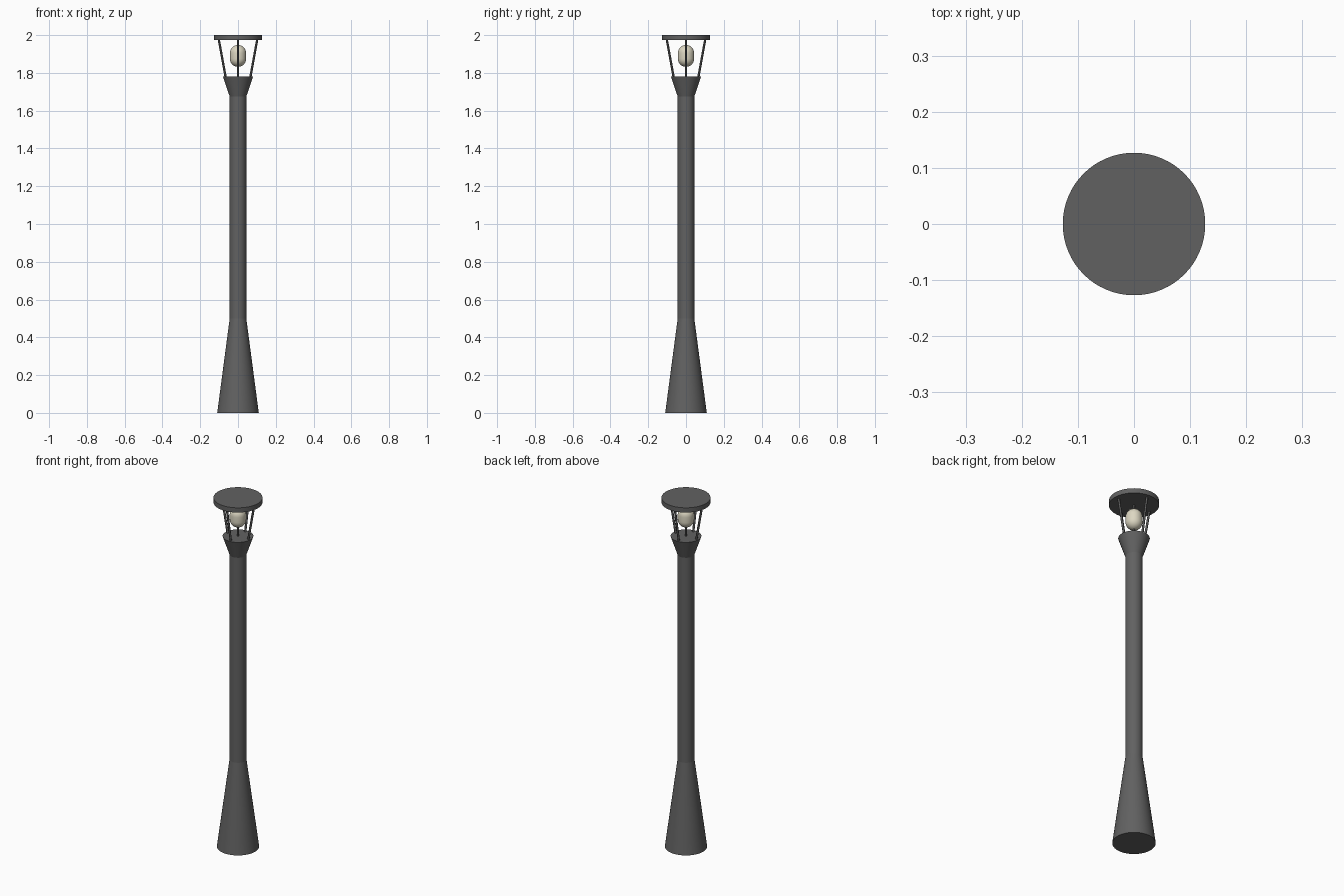
import bpy, bmesh, math
from mathutils import Vector

cube = bpy.data.objects.get("Cube")
if cube:
    bpy.data.objects.remove(cube, do_unlink=True)


def material(name, rgb):
    m = bpy.data.materials.new(name)
    m.use_nodes = True
    m.diffuse_color = (*rgb, 1)
    m.node_tree.nodes["Principled BSDF"].inputs["Base Color"].default_value = (*rgb, 1)
    return m


dark_metal = material("dark grey metal", (0.12, 0.12, 0.12))
warm_glass = material("warm white glass", (0.72, 0.68, 0.54))


def lathe(name, profile, mat, sides=48):
    """Revolve (radius, z) pairs about z; end radii above zero are capped."""
    bm = bmesh.new()
    rings = []
    for r, z in profile:
        rings.append([bm.verts.new((r * math.cos(a), r * math.sin(a), z))
                      for a in (2 * math.pi * i / sides for i in range(sides))])
    for low, high in zip(rings, rings[1:]):
        for i in range(sides):
            j = (i + 1) % sides
            bm.faces.new((low[i], low[j], high[j], high[i]))
    bm.faces.new(rings[0][::-1])
    bm.faces.new(rings[-1])
    mesh = bpy.data.meshes.new(name)
    bm.to_mesh(mesh)
    bm.free()
    return finish(bpy.data.objects.new(name, mesh), mat)


def finish(obj, mat):
    bpy.context.collection.objects.link(obj)
    obj.data.materials.append(mat)
    bpy.ops.object.select_all(action="DESELECT")
    obj.select_set(True)
    bpy.context.view_layer.objects.active = obj
    bpy.ops.object.shade_smooth_by_angle(angle=math.radians(30))
    return obj


def rod(name, start, end, radius):
    """Thin round bar between two points."""
    start, end = Vector(start), Vector(end)
    axis = end - start
    obj = lathe(name, [(radius, 0), (radius, axis.length)], dark_metal, 12)
    obj.location = start
    obj.rotation_euler = axis.to_track_quat("Z", "Y").to_euler()
    return obj


# Post: tapered foot, straight shaft, flared collar
lathe("tapered_foot", [(0.11, 0), (0.044, 0.5)], dark_metal)
lathe("shaft", [(0.044, 0.5), (0.044, 1.68)], dark_metal)
lathe("flared_collar", [(0.044, 1.675), (0.08, 1.78)], dark_metal)

# Lamp head: disc cap on four splayed rods
lathe("disc_cap", [(0.127, 1.973), (0.127, 2.0)], dark_metal, 64)
for i, side in enumerate(("left", "back", "right", "front")):
    c, s = math.cos(i * math.pi / 2), math.sin(i * math.pi / 2)
    rod(side + "_support_rod", (0.064 * c, 0.064 * s, 1.77),
        (0.102 * c, 0.102 * s, 1.978), 0.006)

# Bulb on its central stem
rod("bulb_stem", (0, 0, 1.77), (0, 0, 1.978), 0.005)
radius, half_straight, centre = 0.043, 0.015, 1.89
profile = []
for end in (-1, 1):
    for k in range(9):
        a = math.radians(1 + 89 * k / 8)
        a = a if end < 0 else math.radians(91) - a
        profile.append((radius * math.sin(a),
                        centre + end * (half_straight + radius * math.cos(a))))
lathe("bulb", profile, warm_glass, 32)
